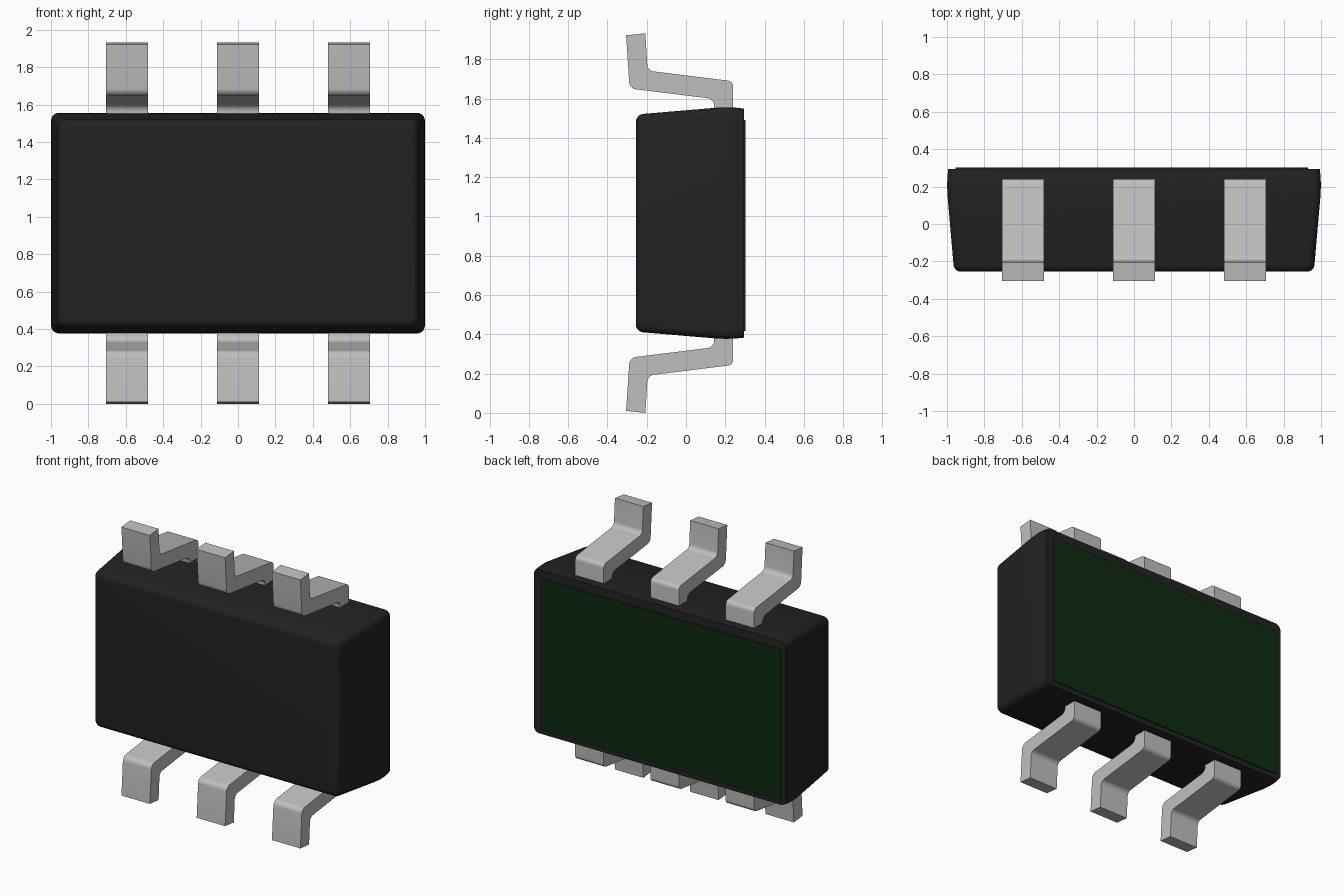
import bpy, bmesh, math
from mathutils import Vector

if "Cube" in bpy.data.objects:
    bpy.data.objects.remove(bpy.data.objects["Cube"], do_unlink=True)

MID = 0.966  # height of the body centre


def material(name, colour, rough=0.6):
    m = bpy.data.materials.new(name)
    m.use_nodes = True
    m.diffuse_color = (*colour, 1)
    bsdf = m.node_tree.nodes["Principled BSDF"]
    bsdf.inputs["Base Color"].default_value = (*colour, 1)
    bsdf.inputs["Roughness"].default_value = rough
    return m


def finish(name, bm, mat):
    bmesh.ops.recalc_face_normals(bm, faces=bm.faces)
    mesh = bpy.data.meshes.new(name)
    bm.to_mesh(mesh)
    bm.free()
    mesh.materials.append(mat)
    ob = bpy.data.objects.new(name, mesh)
    bpy.context.collection.objects.link(ob)
    bpy.ops.object.select_all(action="DESELECT")
    ob.select_set(True)
    bpy.context.view_layer.objects.active = ob
    bpy.ops.object.shade_smooth_by_angle(angle=math.radians(32))
    return ob


def rounded(points, steps=5):
    """Round polygon corners given as (a, b, radius)."""
    out = []
    for i, (a, b, r) in enumerate(points):
        p = Vector((a, b))
        if r == 0:
            out.append(p)
            continue
        u = (Vector(points[i - 1][:2]) - p).normalized()
        v = (Vector(points[(i + 1) % len(points)][:2]) - p).normalized()
        half = u.angle(v) / 2
        start, end = p + u * r / math.tan(half), p + v * r / math.tan(half)
        centre = p + (u + v).normalized() * r / math.sin(half)
        for k in range(steps + 1):
            d = (start - centre).lerp(end - centre, k / steps).normalized()
            out.append(centre + d * r)
    return out


black = material("black plastic", (0.016, 0.016, 0.016))
metal = material("tinned metal", (0.52, 0.53, 0.51), 0.4)
green = material("dark green", (0.004, 0.024, 0.005))

# Body: rounded rectangles lofted from front to back, softly rounded front rim
rings = []
R = 0.04
for k in range(6):
    t = math.radians(84) * k / 5
    inset = R * (1 - math.sin(t))
    rings.append((-0.255 + R * (1 - math.cos(t)), 0.965 - inset, 0.556 - inset))
rings += [(0.15, 0.997, 0.587), (0.2, 0.999, 0.589), (0.25, 0.998, 0.588), (0.294, 0.993, 0.583)]
bm = bmesh.new()
loops = []
for y, hx, hz in rings:
    r = 0.04
    outline = rounded([(-hx, -hz, r), (hx, -hz, r), (hx, hz, r), (-hx, hz, r)])
    loops.append([bm.verts.new((p.x, y, MID + p.y)) for p in outline])
for a, b in zip(loops, loops[1:]):
    n = len(a)
    for i in range(n):
        bm.faces.new((a[i], a[(i + 1) % n], b[(i + 1) % n], b[i]))
bm.faces.new(loops[0])
bm.faces.new(loops[-1])
finish("body", bm, black)

# Back plate: thin green cover
bm = bmesh.new()
bmesh.ops.create_cube(bm, size=1)
for v in bm.verts:
    v.co = Vector((v.co.x * 1.885 - 0.0125, v.co.y * 0.009 + 0.2975, v.co.z * 1.072 + 0.954))
finish("back_plate", bm, green)

# Leads: bent strips, three below and three mirrored above
LEAD = [(-0.305, 0.01, 0), (-0.287, 0.281, 0.04), (0.143, 0.334, 0.04), (0.145, 0.45, 0),
        (0.24, 0.45, 0), (0.24, 0.244, 0.03), (-0.195, 0.19, 0.035), (-0.207, 0, 0)]
profile = rounded(LEAD)


def lead(name, x, top):
    bm = bmesh.new()
    pts = [(p.x, 2 * MID - p.y if top else p.y) for p in profile]
    sides = [[bm.verts.new((x + dx, y, z)) for y, z in pts] for dx in (-0.112, 0.112)]
    a, b = sides
    n = len(a)
    for i in range(n):
        bm.faces.new((a[i], a[(i + 1) % n], b[(i + 1) % n], b[i]))
    bm.faces.new(a)
    bm.faces.new(b)
    finish(name, bm, metal)


for side, x in (("right", -0.593), ("middle", 0.0), ("left", 0.593)):
    lead("bottom_lead_" + side, x, False)
    lead("top_lead_" + side, x, True)
